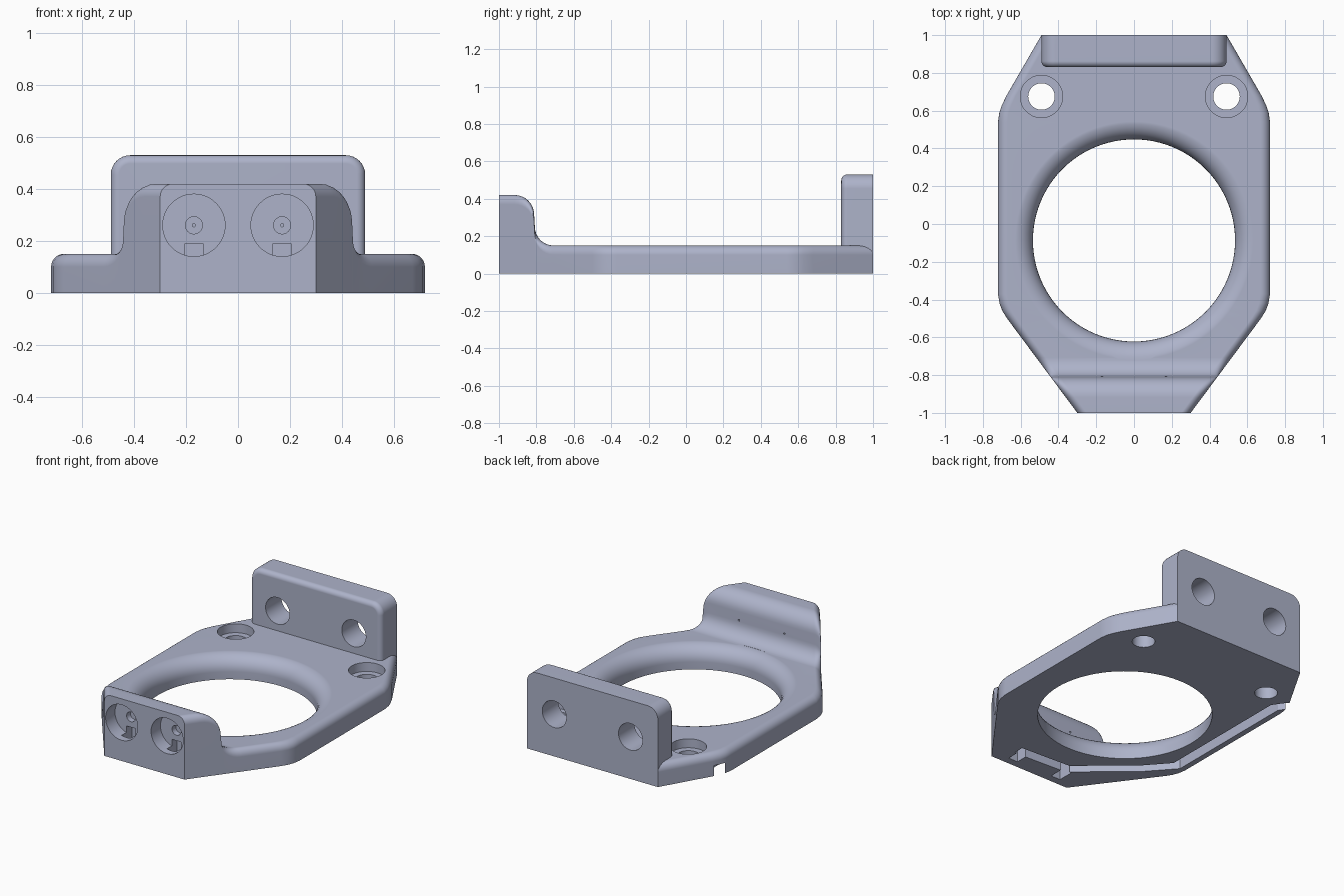
import bpy, bmesh, math
from mathutils import Vector, Matrix

if "Cube" in bpy.data.objects:
    bpy.data.objects.remove(bpy.data.objects["Cube"])

grey = bpy.data.materials.new("blue_grey")
grey.diffuse_color = (0.42, 0.45, 0.59, 1)
grey.use_nodes = True
grey.node_tree.nodes["Principled BSDF"].inputs["Base Color"].default_value = grey.diffuse_color


def make_object(name, bm):
    bmesh.ops.recalc_face_normals(bm, faces=bm.faces)
    mesh = bpy.data.meshes.new(name)
    bm.to_mesh(mesh)
    bm.free()
    mesh.materials.append(grey)
    ob = bpy.data.objects.new(name, mesh)
    bpy.context.collection.objects.link(ob)
    return ob


def loft(rings, name):
    """Closed rings joined into a capped solid."""
    bm = bmesh.new()
    vs = [[bm.verts.new(p) for p in ring] for ring in rings]
    n = len(vs[0])
    for a, b in zip(vs, vs[1:]):
        for i in range(n):
            bm.faces.new((a[i], a[(i + 1) % n], b[(i + 1) % n], b[i]))
    bm.faces.new(vs[0])
    bm.faces.new(vs[-1])
    return make_object(name, bm)


def lathe(name, profile, origin, along_y=False, segs=48):
    """Turned solid from (radius, height) pairs, about z or y."""
    rings = []
    for r, h in profile:
        ring = []
        for i in range(segs):
            a = math.tau * i / segs
            c, s = r * math.cos(a), r * math.sin(a)
            p = Vector((c, h, s)) if along_y else Vector((c, s, h))
            ring.append(p + Vector(origin))
        rings.append(ring)
    return loft(rings, name)


def box(name, lo, hi):
    x0, y0, z0 = lo
    x1, y1, z1 = hi
    return loft([[(x0, y0, z), (x1, y0, z), (x1, y1, z), (x0, y1, z)]
                 for z in (z0, z1)], name)


def cut(target, cutter):
    cutter.hide_render = True
    cutter.hide_set(True)
    m = target.modifiers.new("cut", 'BOOLEAN')
    m.operation, m.solver, m.object = 'DIFFERENCE', 'EXACT', cutter


def finish(ob):
    """Apply the cuts, remove cutters, shade by angle."""
    cutters = [m.object for m in ob.modifiers if m.type == 'BOOLEAN']
    bpy.ops.object.select_all(action='DESELECT')
    bpy.context.view_layer.objects.active = ob
    ob.select_set(True)
    for m in list(ob.modifiers):
        bpy.ops.object.modifier_apply(modifier=m.name)
    for c in cutters:
        bpy.data.objects.remove(c)
    bpy.ops.object.shade_smooth_by_angle(angle=math.radians(32))
    w = ob.modifiers.new("weighted", 'WEIGHTED_NORMAL')
    w.keep_sharp = True


# Base plate with raised front block: half width and height along y
WIDTH = [(-1, .30), (-.5, .672), (-.46, .697), (-.42, .712), (-.37, .72),
         (.54, .72), (.59, .713), (.63, .699), (.68, .675), (1, .49)]
HEIGHT = [(-1, .42)]
for i in range(9):
    a = math.pi / 2 * i / 8
    HEIGHT.append((-.917 + .105 * math.sin(a), .315 + .105 * math.cos(a)))
for i in range(9):
    a = math.pi / 2 * i / 8
    HEIGHT.append((-.708 - .1 * math.cos(a), .25 - .1 * math.sin(a)))
HEIGHT.append((1, .15))


def sample(table, y):
    for (a, u), (b, v) in zip(table, table[1:]):
        if y <= b:
            return u + (v - u) * (y - a) / (b - a)
    return table[-1][1]


def section(y):
    w, h, r = sample(WIDTH, y), sample(HEIGHT, y), .05
    arc = [(w - r + r * math.cos(math.pi * i / 12),
            h - r + r * math.sin(math.pi * i / 12)) for i in range(7)]
    right = [(w, 0)] + arc
    return [(x, y, z) for x, z in right] + [(-x, y, z) for x, z in reversed(right)]


ys = sorted({round(y, 4) for y, _ in WIDTH + HEIGHT})
plate = loft([section(y) for y in ys], "base_plate")

# Large central opening with rounded upper rim
R, F = .535, .1
rim = [(R, -.1)] + [(R + F - F * math.cos(math.pi * i / 16),
                     .0505 + F * math.sin(math.pi * i / 16)) for i in range(9)]
cut(plate, lathe("opening_cutter", rim + [(R + F, .17)], (0, -.087, 0), segs=96))

for s in (-1, 1):
    # Counterbored screw holes
    cut(plate, lathe("screw_cutter", [(.07, -.1), (.07, .09), (.112, .09), (.112, .3)],
                     (s * .49, .675, 0)))
    # Stepped sensor socket with pinhole through the front block
    cut(plate, lathe("socket_cutter",
                     [(.12, -.1), (.12, .1), (.033, .1), (.033, .14), (.006, .14), (.006, .4)],
                     (s * .17, -1, .26), along_y=True))
    # Wire slot from the socket down to the channel
    cut(plate, box("slot_cutter", (s * .17 - .035, -.95, -.05), (s * .17 + .035, -.842, .19)))

# Wire channel under the plate, leaving through the left edge
path = [Vector(p) for p in ((.22, -.84), (-.16, -.82), (-.31, -.685), (-.495, -.53),
                            (-.645, -.36), (-.645, .57), (-.69, .635), (-.85, .70))]
left, right = [], []
for i, p in enumerate(path):
    d0 = (p - path[max(i - 1, 0)]).normalized()
    d1 = (path[min(i + 1, len(path) - 1)] - p).normalized()
    t = (d0 + d1).normalized()
    ref = d0 if i else d1
    n = Vector((-t.y, t.x))
    off = n * (.037 / max(.5, t.dot(ref)))
    left.append(p + off)
    right.append(p - off)
strip = left + right[::-1]
cut(plate, loft([[(p.x, p.y, z) for p in strip] for z in (-.05, .07)], "channel_cutter"))
finish(plate)

# Upright back wall: rounded top corners, softened front edges
bm = bmesh.new()
bmesh.ops.create_cube(bm, size=1, matrix=Matrix.Translation((0, .915, .2655))
                      @ Matrix.Diagonal((.98, .17, .529, 1)))
top = [e for e in bm.edges if all(v.co.z > .5 for v in e.verts)
       and abs(e.verts[0].co.x - e.verts[1].co.x) < .01]
bmesh.ops.bevel(bm, geom=top, offset=.075, segments=8, profile=.5, affect='EDGES')
front = [e for e in bm.edges if all(v.co.y < .84 for v in e.verts)
         and any(v.co.z > .01 for v in e.verts)]
bmesh.ops.bevel(bm, geom=front, offset=.032, segments=5, profile=.5, affect='EDGES')
wall = make_object("back_wall", bm)

# Mounting holes through the back wall
for s in (-1, 1):
    cut(wall, lathe("mount_cutter", [(.09, -.3), (.09, .3)], (s * .285, .9, .285), along_y=True))
finish(wall)
